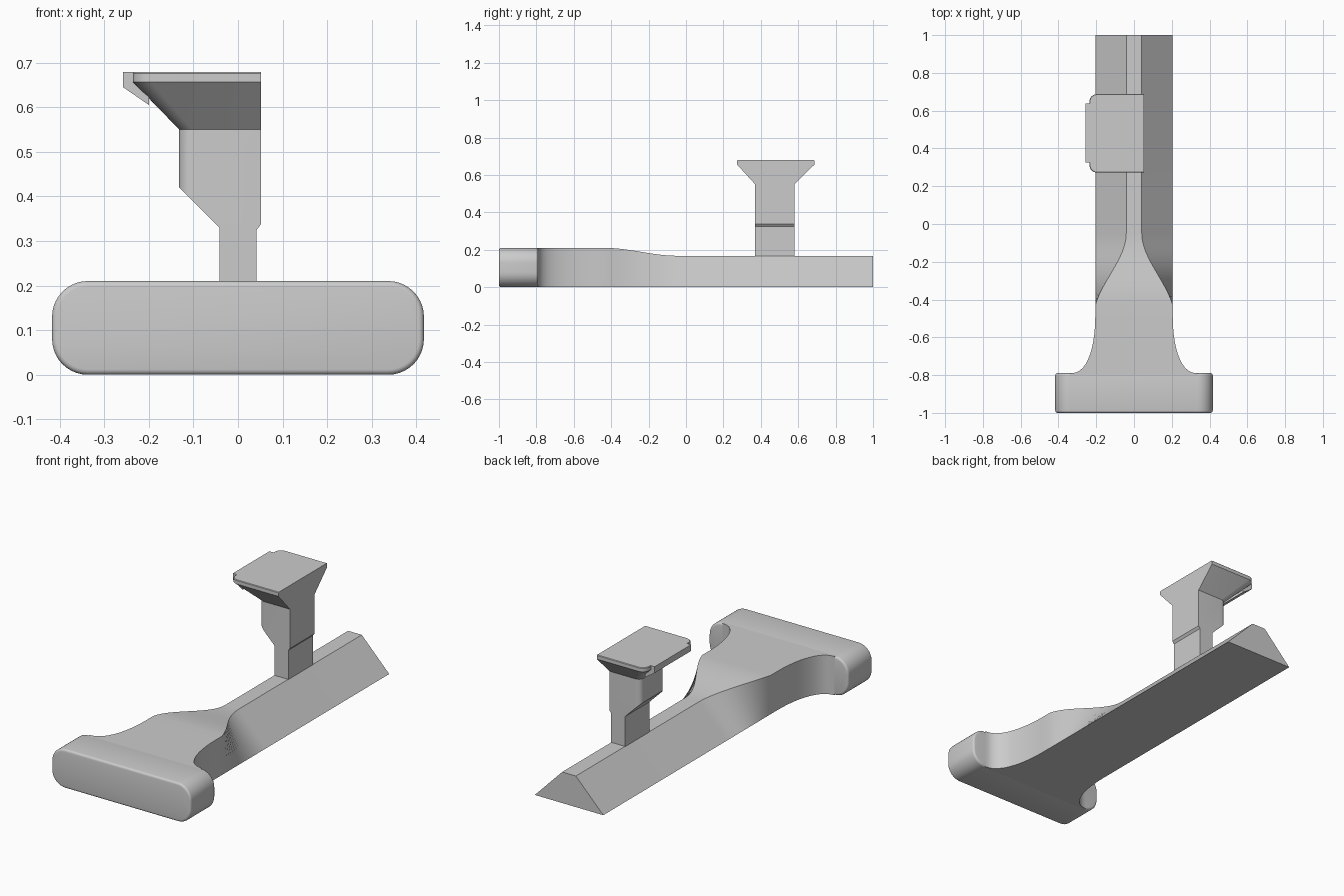
import bpy, bmesh, math
from mathutils import Vector

if "Cube" in bpy.data.objects:
    bpy.data.objects.remove(bpy.data.objects["Cube"])

grey = bpy.data.materials.new("light grey")
grey.diffuse_color = (0.6, 0.6, 0.6, 1)
grey.use_nodes = True
grey.node_tree.nodes["Principled BSDF"].inputs["Base Color"].default_value = grey.diffuse_color


def finish(name, bm, angle=30):
    """Turn a bmesh into a named, shaded object."""
    bmesh.ops.recalc_face_normals(bm, faces=bm.faces)
    mesh = bpy.data.meshes.new(name)
    bm.to_mesh(mesh)
    bm.free()
    mesh.materials.append(grey)
    mesh.shade_smooth()
    mesh.set_sharp_from_angle(angle=math.radians(angle))
    obj = bpy.data.objects.new(name, mesh)
    bpy.context.collection.objects.link(obj)
    return obj


def loft(rings):
    """Skin a list of equal-length point rings and cap both ends."""
    bm = bmesh.new()
    loops = [[bm.verts.new(p) for p in ring] for ring in rings]
    n = len(loops[0])
    for a, b in zip(loops, loops[1:]):
        for i in range(n):
            j = (i + 1) % n
            bm.faces.new((a[i], a[j], b[j], b[i]))
    bm.faces.new(loops[0])
    bm.faces.new(loops[-1])
    return bm


def rounded(x0, x1, y0, y1, radii, steps=8):
    """Rounded rectangle; radii for corners (x1y1, x0y1, x0y0, x1y0)."""
    pts = []
    corners = [(x1, y1, -1, -1), (x0, y1, 1, -1), (x0, y0, 1, 1), (x1, y0, -1, 1)]
    for k, ((x, y, sx, sy), r) in enumerate(zip(corners, radii)):
        if r == 0:
            pts.append((x, y))
            continue
        for i in range(steps + 1):
            a = math.pi / 2 * (k + i / steps)
            pts.append((x + sx * r + r * math.cos(a), y + sy * r + r * math.sin(a)))
    return pts


def ease(t):
    t = min(max(t, 0), 1)
    return t * t * (3 - 2 * t)


# Handle: wide rounded bar with softened rims
def handle_ring(y, inset):
    r = 0.08 - inset
    pts = rounded(-0.417 + inset, 0.417 - inset, inset, 0.21 - inset, [r] * 4, 10)
    return [(x, y, z) for x, z in pts]


rim = 0.012
arc = [(rim * (1 - math.sin(a)), rim * (1 - math.cos(a)))
       for a in [math.pi / 8 * i for i in range(5)]]
rings = [handle_ring(-1 + dy, ins) for ins, dy in [(a, b) for a, b in arc][::-1]]
rings = [handle_ring(-1 + rim * (1 - math.cos(math.pi / 8 * i)),
                     rim * (1 - math.sin(math.pi / 8 * i))) for i in range(5)]
rings += [handle_ring(-0.79 - rim * (1 - math.sin(math.pi / 8 * i)),
                      rim * (1 - math.cos(math.pi / 8 * i))) for i in range(5)]
finish("handle", loft(rings), 40)

# Rail: flared neck that blends into a long trapezoid bar
sections = [(-0.803, 0.335, 0.335, 0.21)]
for i in range(13):                      # concave flare behind the handle
    a = math.pi / 2 * i / 12
    w = 0.205 + 0.13 * (1 - math.sin(a)) ** 1.0
    y = -0.79 + 0.30 * (1 - math.cos(a)) ** 1.15
    sections.append((y, w, w, 0.21))
for i in range(17):                      # sides lean in, top drops
    y = -0.43 + 0.38 * i / 16
    t = i / 16
    top = 0.205 - 0.164 * (0.6 * ease(t) + 0.4 * math.sin(t * math.pi / 2))
    sections.append((y, 0.205, top, 0.21 - 0.042 * ease(t)))
sections.append((1, 0.205, 0.041, 0.168))
finish("rail", loft([[(-b, y, 0), (b, y, 0), (t, y, z), (-t, y, z)]
                     for y, b, t, z in sections]), 30)

# Post: slim block standing on the rail
finish("post", loft([[(x, y, z) for x, y in rounded(-0.042, 0.042, 0.37, 0.58, [0] * 4)]
                     for z in (0.15, 0.335)]))

# Column: rounded on the left, undercut, flaring into the top plate
levels = [(0.325, -0.132, 0.37, 0.58, 0.03), (0.55, -0.132, 0.37, 0.58, 0.03),
          (0.657, -0.236, 0.272, 0.688, 0.04), (0.676, -0.236, 0.272, 0.688, 0.04),
          (0.679, -0.233, 0.275, 0.685, 0.038)]
bm = loft([[(x, y, z) for x, y in rounded(x0, 0.052, y0, y1, (0, r, r, 0))]
           for z, x0, y0, y1, r in levels])
for point, normal in (((-0.042, 0, 0.33), (-1, 0, -1)), ((0.042, 0, 0.325), (1.3, 0, -1))):
    cut = bmesh.ops.bisect_plane(bm, geom=bm.verts[:] + bm.edges[:] + bm.faces[:],
                                 plane_co=point, plane_no=Vector(normal).normalized(),
                                 clear_outer=False)
    edges = [e for e in cut["geom_cut"] if isinstance(e, bmesh.types.BMEdge)]
    # remove only the lower offcut, keeping the flared head
    n = Vector(normal)
    off = [v for v in bm.verts if v.co.z < 0.5 and (v.co - Vector(point)).dot(n) > 1e-5]
    bmesh.ops.delete(bm, geom=off, context='VERTS')
    bmesh.ops.holes_fill(bm, edges=[e for e in bm.edges if e.is_boundary], sides=0)
finish("column_and_plate", bm)

# Tab: thin hooked lip on the left edge of the plate
lip = [(-0.258, 0.679), (-0.258, 0.645), (-0.2, 0.605), (-0.2, 0.679)]
finish("tab", loft([[(x, y, z) for x, z in lip] for y in (0.325, 0.637)]))
